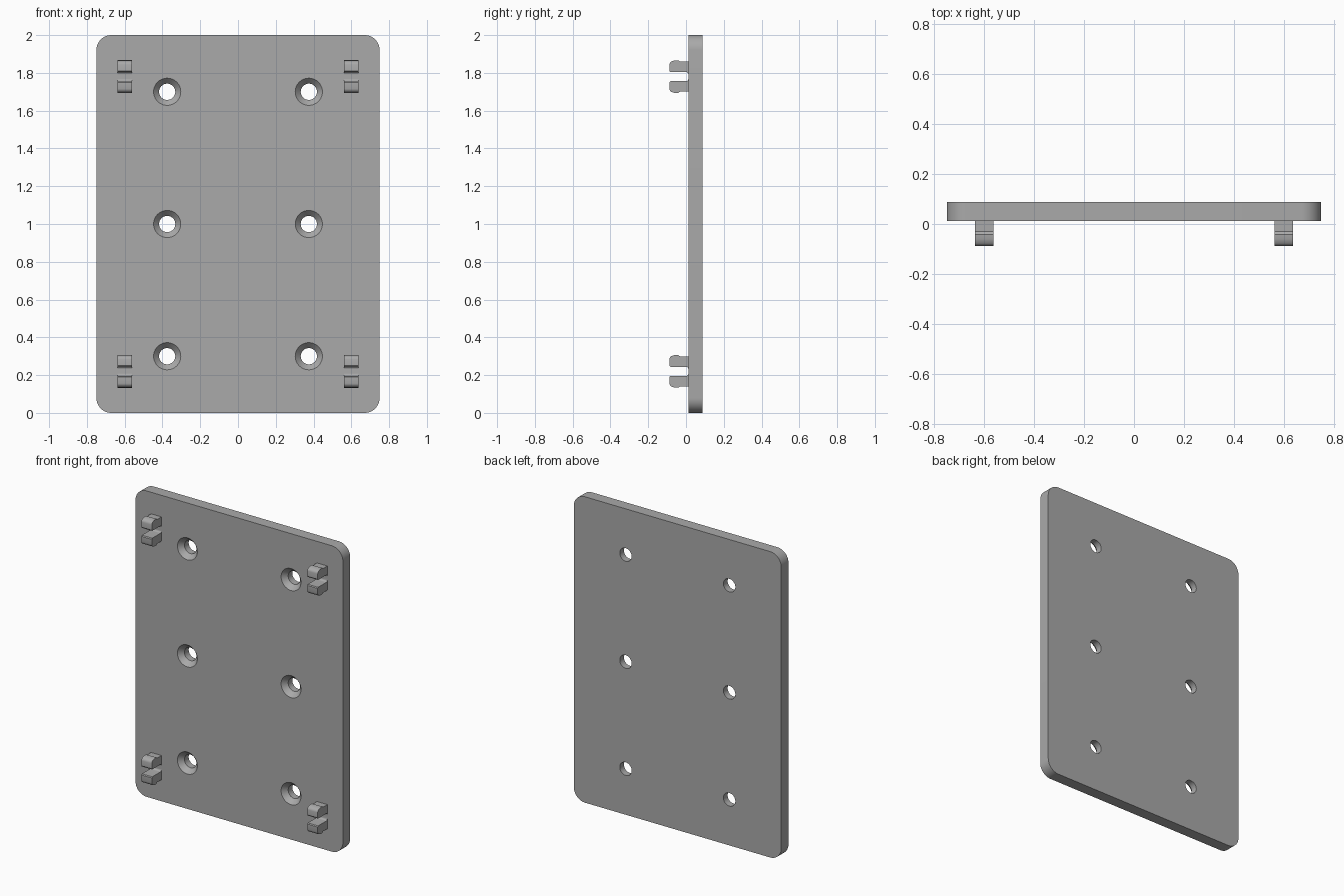
import bpy
import bmesh
import math
from mathutils import Matrix, Vector

cube = bpy.data.objects.get("Cube")
if cube:
    bpy.data.objects.remove(cube, do_unlink=True)

FRONT, BACK = 0.0125, 0.0875      # plate faces along y
WIDTH, HEIGHT, CORNER = 1.5, 2.0, 0.08

grey = bpy.data.materials.new("plain grey")
grey.use_nodes = True
colour = (0.4, 0.4, 0.4, 1)
grey.diffuse_color = colour
grey.node_tree.nodes["Principled BSDF"].inputs["Base Color"].default_value = colour


def make_object(name, bm):
    bmesh.ops.recalc_face_normals(bm, faces=bm.faces)
    mesh = bpy.data.meshes.new(name)
    bm.to_mesh(mesh)
    bm.free()
    mesh.materials.append(grey)
    obj = bpy.data.objects.new(name, mesh)
    bpy.context.collection.objects.link(obj)
    return obj


def smooth(obj):
    obj.data.shade_smooth()
    obj.data.set_sharp_from_angle(angle=math.radians(30))


def extrude(points, offset):
    """Solid from a closed outline of 3D points."""
    bm = bmesh.new()
    face = bm.faces.new([bm.verts.new(p) for p in points])
    moved = bmesh.ops.extrude_face_region(bm, geom=[face])["geom"]
    verts = [v for v in moved if isinstance(v, bmesh.types.BMVert)]
    bmesh.ops.translate(bm, verts=verts, vec=offset)
    return bm


def arc(cx, cy, radius, start, end, steps):
    for i in range(steps + 1):
        a = math.radians(start + (end - start) * i / steps)
        yield cx + radius * math.cos(a), cy + radius * math.sin(a)


# Plate with rounded corners
outline = []
for turn, (sx, sz) in enumerate([(1, 1), (-1, 1), (-1, -1), (1, -1)]):
    cx = sx * (WIDTH / 2 - CORNER)
    cz = HEIGHT / 2 + sz * (HEIGHT / 2 - CORNER)
    outline += arc(cx, cz, CORNER, turn * 90, turn * 90 + 90, 12)
plate = make_object("plate", extrude([(x, FRONT, z) for x, z in outline],
                                     Vector((0, BACK - FRONT, 0))))

# Countersunk screw holes: spun cutter profile of (radius, y)
profile = [(0, -0.02), (0.072, -0.02), (0.072, FRONT), (0.043, 0.044),
           (0.043, 0.12), (0, 0.12)]
bm = bmesh.new()
for x in (-0.375, 0.375):
    for z in (0.3, 1.0, 1.7):
        verts = [bm.verts.new((x + r, y, z)) for r, y in profile]
        edges = [bm.edges.new(pair) for pair in zip(verts, verts[1:])]
        bmesh.ops.spin(bm, geom=verts + edges, cent=(x, 0, z), axis=(0, 1, 0),
                       angle=math.tau, steps=40)
bmesh.ops.remove_doubles(bm, verts=bm.verts, dist=0.0001)
cutter = make_object("hole_cutter", bm)
cutter.hide_render = True

cut = plate.modifiers.new("screw holes", "BOOLEAN")
cut.operation = "DIFFERENCE"
cut.solver = "EXACT"
cut.object = cutter
bpy.context.view_layer.update()
result = bpy.data.meshes.new_from_object(
    plate.evaluated_get(bpy.context.evaluated_depsgraph_get()))
plate.modifiers.clear()
plate.data = result
bpy.data.objects.remove(cutter, do_unlink=True)
smooth(plate)

# Split snap clips: upper prong outline as (y, z), mirrored for the lower one
FILLET = 0.012
prong = [(0.03, 0.079), (-0.031, 0.079), (-0.042, 0.087), (-0.06, 0.086),
         (-0.078, 0.08), (-0.085, 0.073), (-0.0875, 0.064),
         (-0.0875, 0.03), (-0.083, 0.024)]
prong += arc(FRONT - FILLET, 0.024 - FILLET, FILLET, 90, 0, 6)
clip_outline = prong + [(y, -z) for y, z in reversed(prong)]
for side, x in (("right", -0.6), ("left", 0.6)):
    for level, z in (("lower", 0.22), ("upper", 1.78)):
        bm = extrude([(-0.0375, y, h) for y, h in clip_outline],
                     Vector((0.075, 0, 0)))
        bmesh.ops.transform(bm, matrix=Matrix.Translation((x, 0, z)),
                            verts=bm.verts)
        smooth(make_object(f"{level}_{side}_clip", bm))
